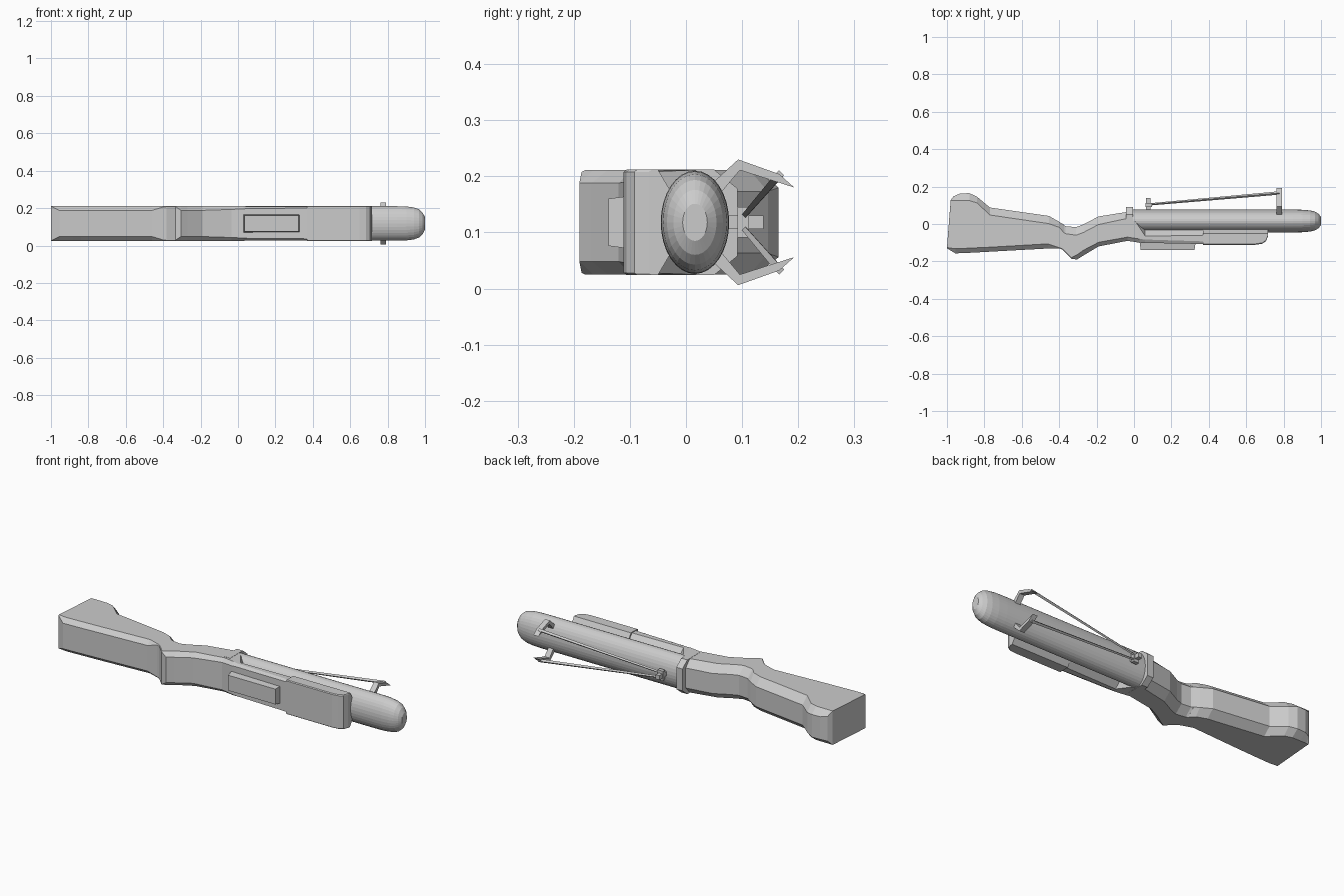
import bpy, bmesh, math
from mathutils import Vector

ZC = 0.118  # mid height, plane of symmetry


def finish(name, bm):
    bmesh.ops.recalc_face_normals(bm, faces=bm.faces)
    me = bpy.data.meshes.new(name)
    bm.to_mesh(me)
    bm.free()
    ob = bpy.data.objects.new(name, me)
    bpy.context.collection.objects.link(ob)
    return ob


def loft(name, rings):
    """Skin closed rings of equal length and cap both ends."""
    bm = bmesh.new()
    vs = [[bm.verts.new(p) for p in r] for r in rings]
    n = len(vs[0])
    for a, b in zip(vs, vs[1:]):
        for i in range(n):
            j = (i + 1) % n
            bm.faces.new((a[i], a[j], b[j], b[i]))
    bm.faces.new(vs[0])
    bm.faces.new(vs[-1])
    return finish(name, bm)


def section(xt, yt, ct, xb, yb, cb, hw=0.093, top=0.055, bot=0.07):
    """Eight-sided section: top/bottom x and y, chamfer depths, half widths."""
    half = [(xb, yb, bot), (xb, yb + cb, hw), (xt, yt - ct, hw), (xt, yt, top)]
    return ([(x, y, ZC + w) for x, y, w in half] +
            [(x, y, ZC - w) for x, y, w in reversed(half)])


def box(name, x, y, z, inset=0.0):
    """Box by ranges; the low-y side can be inset."""
    (x0, x1), (y0, y1), (z0, z1) = x, y, z
    i = inset
    low = [(x0 + i, y0, z0 + i), (x1 - i, y0, z0 + i), (x1 - i, y0, z1 - i), (x0 + i, y0, z1 - i)]
    high = [(x0, y1, z0), (x1, y1, z0), (x1, y1, z1), (x0, y1, z1)]
    return loft(name, [low, high])


# Shoulder stock with cheek hump
loft("stock", [
    section(-0.98, 0.128, 0.004, -1.0, -0.13, 0.004, top=0.092, bot=0.092),
    section(-0.965, 0.148, 0.022, -0.955, -0.157, 0.025, top=0.068),
    section(-0.93, 0.163, 0.037, -0.93, -0.156, 0.025, top=0.062),
    section(-0.88, 0.165, 0.04, -0.88, -0.154, 0.025, top=0.062),
    section(-0.84, 0.146, 0.033, -0.84, -0.152, 0.025),
    section(-0.77, 0.088, 0.04, -0.77, -0.148, 0.024),
    section(-0.455, 0.043, 0.041, -0.46, -0.131, 0.025),
    section(-0.40, 0.012, 0.03, -0.40, -0.13, 0.004, bot=0.088),
    section(-0.375, -0.004, 0.042, -0.375, -0.14, 0.004, bot=0.088),
])

# Grip and receiver, sloping down under the barrel
loft("receiver", [
    section(-0.385, 0.0, 0.04, -0.385, -0.135, 0.004, bot=0.09),
    section(-0.365, -0.012, 0.04, -0.335, -0.186, 0.006, bot=0.09),
    section(-0.31, -0.017, 0.043, -0.305, -0.19, 0.025),
    section(-0.27, -0.002, 0.043, -0.27, -0.168, 0.028),
    section(-0.19, 0.04, 0.043, -0.19, -0.12, 0.022),
    section(-0.035, 0.065, 0.035, -0.035, -0.09, 0.02, bot=0.075),
    section(0.01, 0.03, 0.02, 0.03, -0.1, 0.02, bot=0.078),
    section(0.06, -0.03, 0.035, 0.06, -0.101, 0.018, hw=0.09, bot=0.08),
    section(0.375, -0.03, 0.03, 0.375, -0.107, 0.014, hw=0.09, bot=0.082),
])

# Fore-end with rounded nose
nose = [(0.37, -0.111), (0.65, -0.111), (0.685, -0.106), (0.706, -0.092), (0.716, -0.066)]
loft("fore_end", [section(x, -0.03, 0.02, x, y, 0.005, 0.094, 0.06, 0.09)
                  for x, y in nose])

# Raised cover below the receiver
box("magazine_cover", (0.03, 0.33), (-0.138, -0.095), (ZC - 0.048, ZC + 0.048), 0.006)

# Barrel with blunt domed muzzle
profile = [(-0.03, 1), (0.85, 1), (0.90, 0.985), (0.94, 0.93), (0.968, 0.82),
           (0.987, 0.63), (1.0, 0.36)]
N = 32
barrel = loft("barrel", [[(x, 0.016 + 0.061 * r * math.cos(2 * math.pi * i / N),
                           ZC + 0.092 * r * math.sin(2 * math.pi * i / N))
                          for i in range(N)] for x, r in profile])

# Collar plate where the barrel meets the receiver
collar = [(-0.06, 0.094), (0.05, 0.094), (0.092, 0.06)]
outline = collar + [(y, -w) for y, w in reversed(collar)]
loft("collar", [[(x, y, ZC + w) for y, w in outline] for x in (-0.043, -0.006)])

# Rear post
box("rear_post", (0.065, 0.088), (0.07, 0.138), (ZC - 0.012, ZC + 0.012))
box("rear_crossbar", (0.062, 0.095), (0.092, 0.112), (ZC - 0.027, ZC + 0.027))


def rod(name, a, b, ra, rb):
    """Four-sided tapered rod."""
    a, b = Vector(a), Vector(b)
    d = (b - a).normalized()
    u = d.cross(Vector((0, 0, 1))).normalized()
    v = d.cross(u)
    loft(name, [[p + r * (u * c + v * s) for c, s in ((1, 0), (0, 1), (-1, 0), (0, -1))]
                for p, r in ((a, ra), (b, rb))])


# Bent front arms and slanting braces, mirrored
arm = [(0.045, 0.068), (0.093, 0.112), (0.166, 0.086), (0.193, 0.062),
       (0.096, 0.093), (0.06, 0.05)]
for side, s in (("upper", 1), ("lower", -1)):
    loft(side + "_front_arm", [[(x, y, ZC + s * w) for y, w in arm] for x in (0.762, 0.792)])
    rod(side + "_brace", (0.072, 0.104, ZC + s * 0.012), (0.778, 0.166, ZC + s * 0.084),
        0.006, 0.009)
